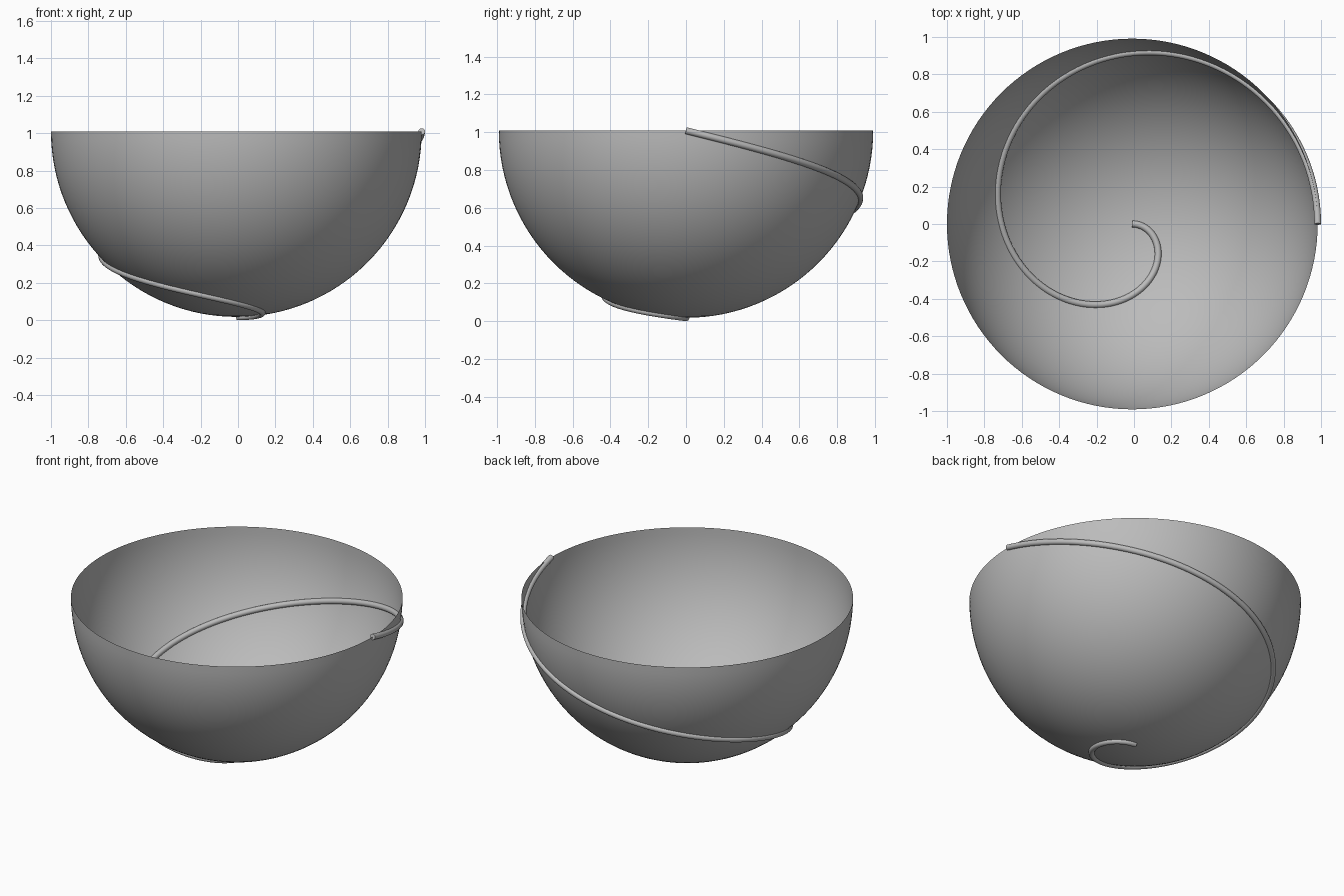
import bpy
import bmesh
from math import sin, cos, pi
from mathutils import Vector

if "Cube" in bpy.data.objects:
    bpy.data.objects.remove(bpy.data.objects["Cube"], do_unlink=True)

RADIUS = 0.991
TUBE = 0.018
CENTER = Vector((RADIUS - 1, 0, RADIUS + TUBE))
TURNS = 4      # azimuth advances this many times faster than the polar angle
STEPS = 240

grey = bpy.data.materials.new("plain grey")
grey.use_nodes = True
color = (0.5, 0.5, 0.5, 1)
grey.diffuse_color = color
grey.node_tree.nodes["Principled BSDF"].inputs["Base Color"].default_value = color


def activate(obj):
    bpy.ops.object.select_all(action='DESELECT')
    obj.select_set(True)
    bpy.context.view_layer.objects.active = obj


# Bowl: the lower half of a sphere, a single open sheet
bm = bmesh.new()
bmesh.ops.create_uvsphere(bm, u_segments=128, v_segments=64, radius=RADIUS)
upper = [v for v in bm.verts if v.co.z > 0.001]
bmesh.ops.delete(bm, geom=upper, context='VERTS')
mesh = bpy.data.meshes.new("bowl")
bm.to_mesh(mesh)
bm.free()
bowl = bpy.data.objects.new("bowl", mesh)
bowl.location = CENTER
bpy.context.collection.objects.link(bowl)
mesh.materials.append(grey)
activate(bowl)
bpy.ops.object.shade_smooth()

# Spiral tube: follows the bowl surface from its lowest point to the rim
curve = bpy.data.curves.new("spiral_tube", 'CURVE')
curve.dimensions = '3D'
curve.bevel_depth = TUBE
curve.bevel_resolution = 6
curve.use_fill_caps = True
spline = curve.splines.new('POLY')
spline.points.add(STEPS)
for i, point in enumerate(spline.points):
    polar = pi / 2 * i / STEPS
    azimuth = -TURNS * polar
    position = RADIUS * Vector((sin(polar) * cos(azimuth),
                                sin(polar) * sin(azimuth),
                                -cos(polar)))
    point.co = (*position, 1)
tube = bpy.data.objects.new("spiral_tube", curve)
tube.location = CENTER
bpy.context.collection.objects.link(tube)
curve.materials.append(grey)
activate(tube)
bpy.ops.object.convert(target='MESH')
bpy.ops.object.shade_smooth_by_angle()
